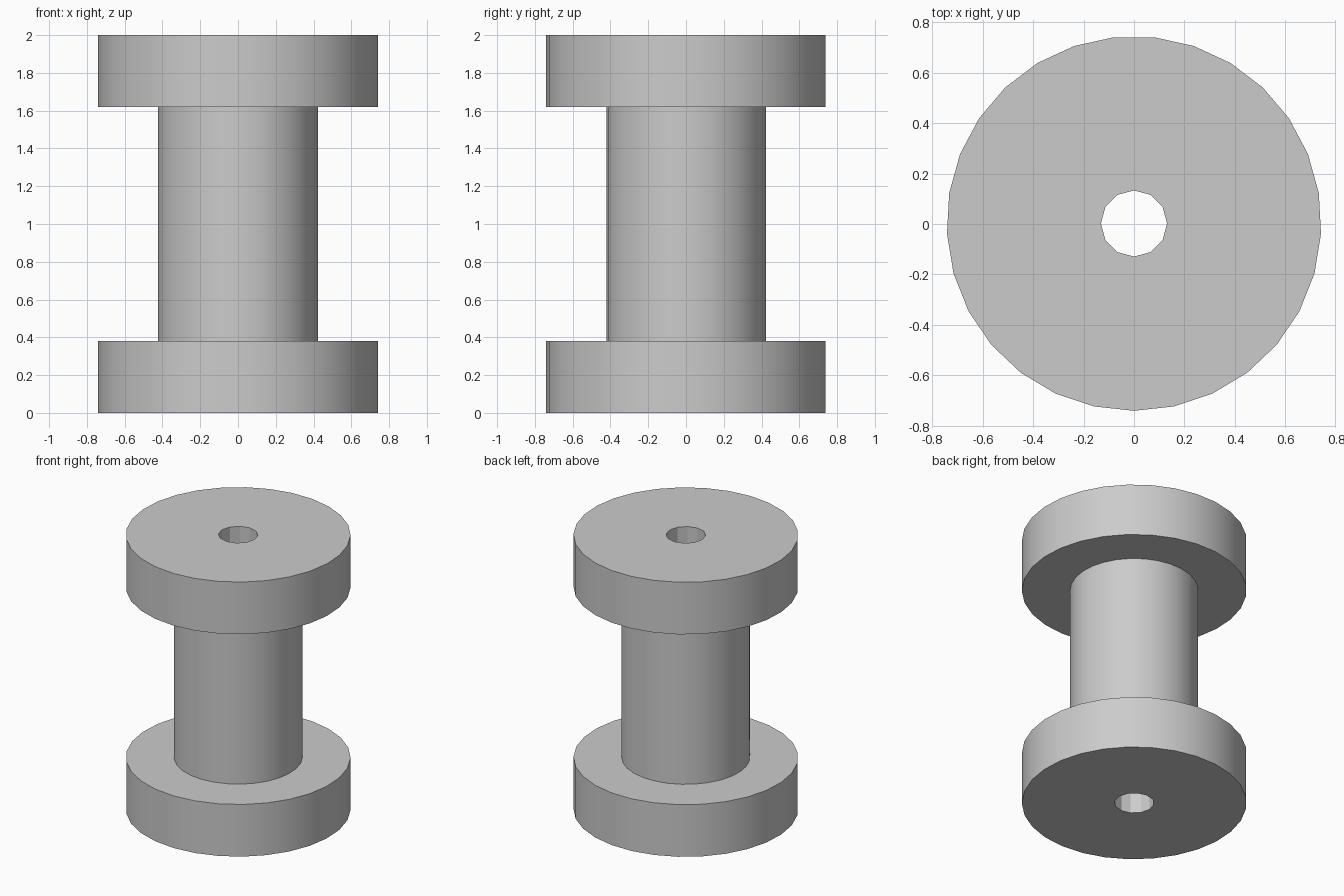
import bpy, bmesh, math

cube = bpy.data.objects.get("Cube")
if cube:
    bpy.data.objects.remove(cube, do_unlink=True)

FLANGE_R, CORE_R, BORE_R = 0.742, 0.424, 0.131
HEIGHT, RIM = 2.0, 0.38
SIDES, BORE_SIDES = 29, 12
Y_SHIFT = 0.002  # centres the odd-sided outline on y = 0

grey = bpy.data.materials.new("Light grey")
grey.use_nodes = True
colour = (0.6, 0.6, 0.6, 1)
grey.diffuse_color = colour
grey.node_tree.nodes["Principled BSDF"].inputs["Base Color"].default_value = colour

bm = bmesh.new()


def ring(radius, z, sides):
    """Circle of vertices with one vertex facing the front."""
    step = 2 * math.pi / sides
    return [bm.verts.new((radius * math.sin(i * step),
                          Y_SHIFT - radius * math.cos(i * step), z))
            for i in range(sides)]


def wall(low, high):
    """Quads joining two rings with equal sides."""
    n = len(low)
    for i in range(n):
        j = (i + 1) % n
        bm.faces.new((low[i], low[j], high[j], high[i]))


def cap(outer, inner):
    """Flat end face around the bore."""
    edges = [bm.edges.get((loop[i - 1], loop[i]))
             for loop in (outer, inner) for i in range(len(loop))]
    bmesh.ops.triangle_fill(bm, edges=edges, use_beauty=True)


# Outside: lower flange, core, upper flange
profile = [(FLANGE_R, 0), (FLANGE_R, RIM), (CORE_R, RIM),
           (CORE_R, HEIGHT - RIM), (FLANGE_R, HEIGHT - RIM), (FLANGE_R, HEIGHT)]
outside = [ring(r, z, SIDES) for r, z in profile]
for low, high in zip(outside, outside[1:]):
    wall(low, high)

# Bore right through the middle, joined to the outside by the end faces
bore = [ring(BORE_R, z, BORE_SIDES) for z in (0, HEIGHT)]
wall(*bore)
cap(outside[0], bore[0])
cap(outside[-1], bore[1])

bmesh.ops.recalc_face_normals(bm, faces=bm.faces)
mesh = bpy.data.meshes.new("spool")
bm.to_mesh(mesh)
bm.free()
mesh.materials.append(grey)

spool = bpy.data.objects.new("spool", mesh)
bpy.context.collection.objects.link(spool)
bpy.ops.object.select_all(action='DESELECT')
spool.select_set(True)
bpy.context.view_layer.objects.active = spool
bpy.ops.object.shade_smooth_by_angle(angle=math.radians(25))
